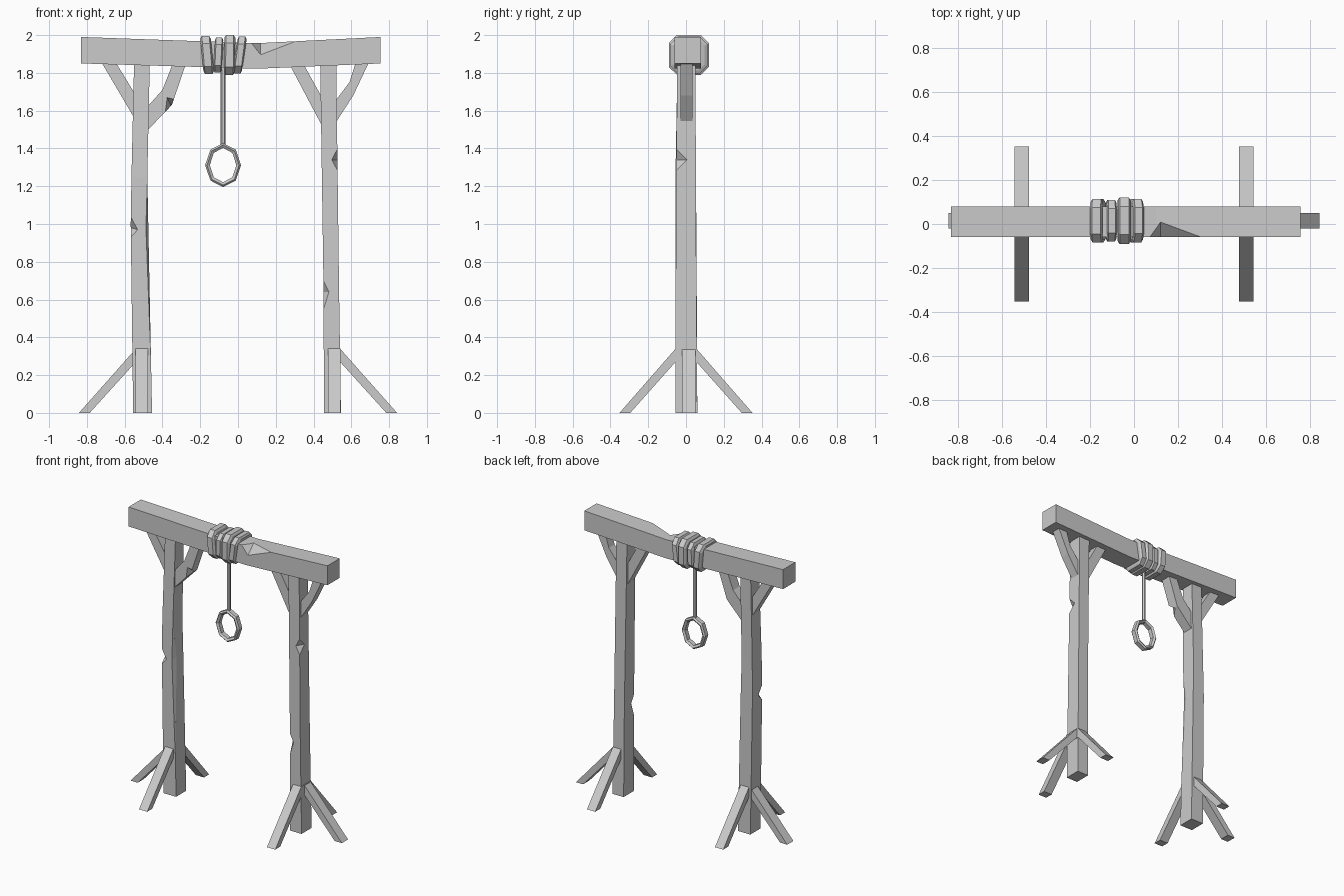
import bpy, bmesh, math
from mathutils import Vector

if "Cube" in bpy.data.objects:
    bpy.data.objects.remove(bpy.data.objects["Cube"])


def make(name, verts, faces):
    bm = bmesh.new()
    vs = [bm.verts.new(v) for v in verts]
    for f in faces:
        bm.faces.new([vs[i] for i in f])
    bmesh.ops.recalc_face_normals(bm, faces=bm.faces)
    me = bpy.data.meshes.new(name)
    bm.to_mesh(me)
    bm.free()
    ob = bpy.data.objects.new(name, me)
    bpy.context.collection.objects.link(ob)
    return ob


def loft(name, rings, closed=False):
    """Skin a list of equal-sized vertex rings, capped unless closed."""
    n, m = len(rings[0]), len(rings)
    faces = []
    for r in range(m if closed else m - 1):
        s = (r + 1) % m
        for i in range(n):
            j = (i + 1) % n
            faces.append((r * n + i, r * n + j, s * n + j, s * n + i))
    if not closed:
        faces += [tuple(range(n)), tuple(range((m - 1) * n, m * n))]
    return make(name, [v for r in rings for v in r], faces)


def plate(name, profile, a, b, axis='y'):
    """Extrude a side profile (distance, z) between a and b."""
    if axis == 'y':
        return loft(name, [[(p, t, z) for p, z in profile] for t in (a, b)])
    return loft(name, [[(t, p, z) for p, z in profile] for t in (a, b)])


def notch(ob, pts, outward):
    """Chip a corner: two points on the edge, one on each side face."""
    bm = bmesh.new()
    pts = [Vector(p) for p in pts]
    outer = [p + Vector(outward) for p in pts[:2]]
    for p in pts + outer:
        bm.verts.new(p)
    bmesh.ops.convex_hull(bm, input=bm.verts)
    bmesh.ops.recalc_face_normals(bm, faces=bm.faces)
    me = bpy.data.meshes.new("chip_cutter")
    bm.to_mesh(me)
    bm.free()
    cut = bpy.data.objects.new("chip_cutter", me)
    bpy.context.collection.objects.link(cut)
    cut.hide_render = True
    cut.hide_viewport = True
    mod = ob.modifiers.new("chip", 'BOOLEAN')
    mod.operation = 'DIFFERENCE'
    mod.solver = 'EXACT'
    mod.object = cut


def post(name, secs):
    return loft(name, [[(x0, y0, z), (x1, y0, z), (x1, y1, z), (x0, y1, z)]
                       for z, x0, x1, y0, y1 in secs])


# sagging crossbeam
beam = loft("crossbeam", [[(x, -.06, a), (x, .08, a), (x, .08, b), (x, -.06, b)]
                          for x, a, b in ((-.83, 1.85, 1.99), (.1, 1.822, 1.957), (.755, 1.85, 1.99))])
notch(beam, [(.07, -.06, 1.96), (.31, -.06, 1.969), (.12, -.061, 1.895), (.12, .01, 1.959)],
      (0, -.03, .03))

# uprights, slightly crooked
left = post("left_post", [(0, -.555, -.455, -.055, .06), (1.0, -.568, -.475, -.056, .055),
                          (1.25, -.564, -.48, -.056, .052), (1.86, -.55, -.467, -.045, .05)])
notch(left, [(-.568, -.056, .93), (-.569, -.056, 1.04), (-.53, -.057, .97), (-.569, -.01, .98)],
      (-.03, -.03, 0))
notch(left, [(-.462, -.055, .3), (-.481, -.057, 1.22), (-.488, -.057, .98), (-.474, -.02, .98)],
      (.03, -.03, 0))
right = post("right_post", [(0, .455, .545, -.055, .06), (.65, .453, .535, -.055, .055),
                            (1.86, .435, .52, -.047, .05)])
notch(right, [(.528, -.052, 1.28), (.527, -.052, 1.4), (.495, -.053, 1.34), (.529, .01, 1.34)],
      (.03, -.03, 0))
notch(right, [(.453, -.055, .55), (.452, -.055, .7), (.482, -.056, .64), (.452, -.02, .64)],
      (-.03, -.03, 0))

# angled feet: one outward, one front, one back per post
for side, s in (("left", -1), ("right", 1)):
    plate(side + "_outer_foot", [(s * .5, .335), (s * .545, .335), (s * .842, 0), (s * .785, 0),
                                 (s * .545, .265), (s * .5, .265)], -.02, .05)
    for end, e in (("front", -1), ("back", 1)):
        plate(f"{side}_{end}_foot", [(0, .34), (e * .055, .34), (e * .352, 0), (e * .295, 0),
                                     (e * .055, .27), (0, .27)],
              s * .51 - .033, s * .51 + .033, 'x')

# braces under the beam
plate("left_outer_brace", [(-.725, 1.86), (-.65, 1.86), (-.54, 1.68), (-.54, 1.545)], -.03, .035)
inner = plate("left_inner_brace", [(-.275, 1.85), (-.345, 1.85), (-.4, 1.71), (-.48, 1.62),
                                   (-.48, 1.495), (-.35, 1.63)], -.04, .035)
notch(inner, [(-.385, -.04, 1.594), (-.34, -.04, 1.661), (-.375, -.041, 1.67), (-.355, .01, 1.626)],
      (.03, -.03, -.03))
plate("right_inner_brace", [(.27, 1.85), (.345, 1.85), (.45, 1.66), (.45, 1.51)], -.03, .035)
plate("right_outer_brace", [(.695, 1.86), (.625, 1.86), (.59, 1.75), (.51, 1.645),
                            (.51, 1.525), (.61, 1.68)], -.03, .035)

# four rope coils around the beam: centre x at top and bottom, half width, size
for i, (xt, xb, w, hy, hz) in enumerate(((-.172, -.155, .028, .099, .1), (-.1, -.108, .022, .094, .092),
                                         (-.043, -.046, .029, .106, .105), (.022, -.003, .024, .098, .097))):
    rings = []
    for dx, g in ((-w, -.014), (-w * .7, 0), (w * .7, 0), (w, -.014)):
        ring = []
        for a, b in ((1, .6), (.6, 1), (-.6, 1), (-1, .6), (-1, -.6), (-.6, -1), (.6, -1), (1, -.6)):
            t = (b + 1) / 2
            ring.append((xb + (xt - xb) * t + dx, .015 + a * (hy + g), 1.895 + b * (hz + g)))
        rings.append(ring)
    loft(f"rope_coil_{i + 1}", rings)

# hanging rope and octagonal loop
r = .013
loft("hanging_rope", [[(-.079 + r * math.cos(k * math.tau / 6), .01 + r * math.sin(k * math.tau / 6), z)
                       for k in range(6)] for z in (1.415, 1.84)])
rings = []
for k in range(8):
    c, s = math.cos(k * math.tau / 8), math.sin(k * math.tau / 8)
    rings.append([(-.079 + rx * c, .01 + y, 1.312 + rz * s)
                  for rx, rz, y in ((.095, .116, -.016), (.095, .116, .016), (.085, .106, .026),
                                    (.07, .091, .016), (.07, .091, -.016), (.085, .106, -.026))])
loft("rope_loop", rings, closed=True)
